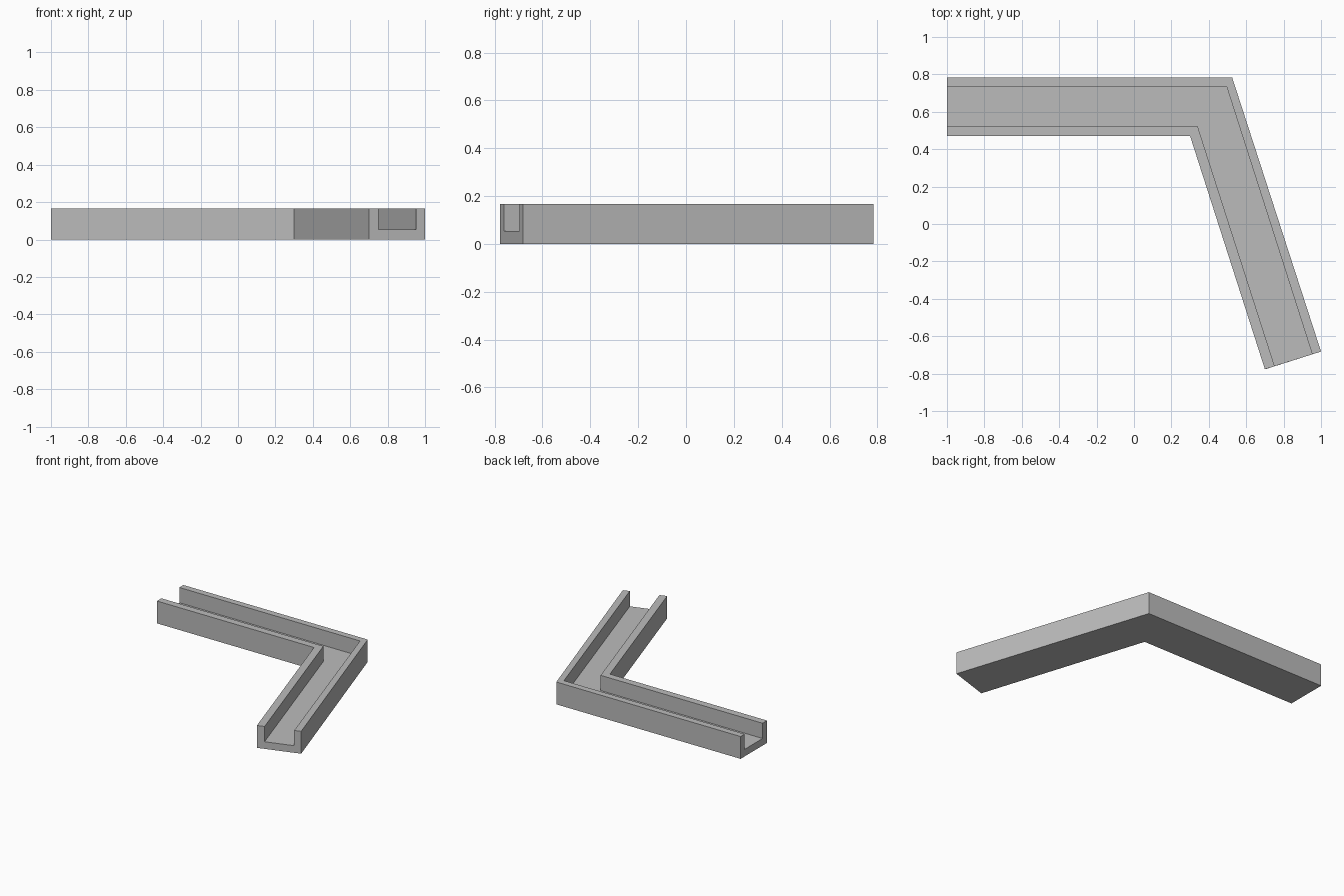
import bpy
import bmesh

cube = bpy.data.objects.get("Cube")
if cube:
    bpy.data.objects.remove(cube, do_unlink=True)

HEIGHT, FLOOR = 0.167, 0.053

# Plan points at each station: outer rim, outer channel, inner channel, inner rim
stations = [
    [(-1.0, 0.783), (-1.0, 0.735), (-1.0, 0.523), (-1.0, 0.47)],
    [(0.525, 0.783), (0.495, 0.735), (0.34, 0.523), (0.30, 0.47)],
    [(1.0, -0.682), (0.953, -0.697), (0.752, -0.76), (0.70, -0.777)],
]

# Plain grey material
grey = bpy.data.materials.new("plain_grey")
grey.use_nodes = True
colour = (0.5, 0.5, 0.5, 1.0)
grey.diffuse_color = colour
grey.node_tree.nodes["Principled BSDF"].inputs["Base Color"].default_value = colour


def section(bm, points):
    """U-shaped cross-section, as a closed ring of vertices."""
    a, b, c, d = points
    ring = [(a, 0), (a, HEIGHT), (b, HEIGHT), (b, FLOOR),
            (c, FLOOR), (c, HEIGHT), (d, HEIGHT), (d, 0)]
    return [bm.verts.new((x, y, z)) for (x, y), z in ring]


# Sweep the cross-section round the bend
bm = bmesh.new()
rings = [section(bm, points) for points in stations]
for first, second in zip(rings, rings[1:]):
    for i in range(len(first)):
        j = (i + 1) % len(first)
        bm.faces.new((first[i], first[j], second[j], second[i]))

# Close the two ends
bm.faces.new(rings[0])
bm.faces.new(rings[-1])
bmesh.ops.recalc_face_normals(bm, faces=bm.faces)

mesh = bpy.data.meshes.new("bent_channel")
bm.to_mesh(mesh)
bm.free()
mesh.materials.append(grey)
channel = bpy.data.objects.new("bent_channel", mesh)
bpy.context.collection.objects.link(channel)
